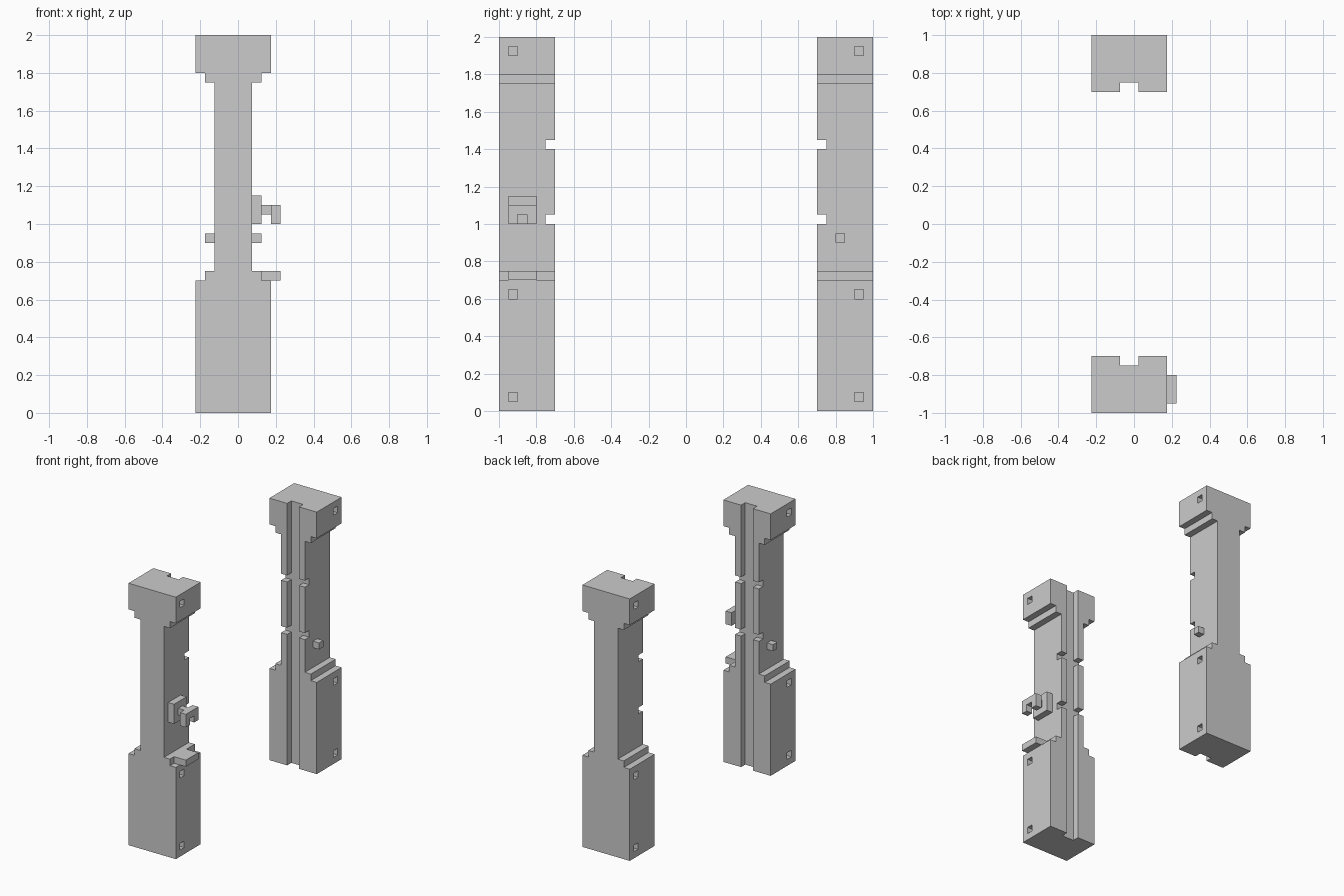
import bpy, bmesh
from mathutils import Matrix, Vector

if "Cube" in bpy.data.objects:
    bpy.data.objects.remove(bpy.data.objects["Cube"])

MID = -0.025  # x centre of both posts


def add_object(name, bm):
    bmesh.ops.recalc_face_normals(bm, faces=bm.faces)
    mesh = bpy.data.meshes.new(name)
    bm.to_mesh(mesh)
    bm.free()
    obj = bpy.data.objects.new(name, mesh)
    bpy.context.collection.objects.link(obj)
    return obj


def boxes(name, spans):
    """One object from boxes given as ((x0, x1), (y0, y1), (z0, z1))."""
    bm = bmesh.new()
    for span in spans:
        centre = Vector([(a + b) / 2 for a, b in span])
        size = [abs(b - a) for a, b in span]
        bmesh.ops.create_cube(bm, size=1, matrix=Matrix.Translation(centre) @ Matrix.Diagonal((*size, 1)))
    return add_object(name, bm)


def cut(obj, cutter):
    mod = obj.modifiers.new("cut", 'BOOLEAN')
    mod.operation = 'DIFFERENCE'
    mod.solver = 'EXACT'
    mod.object = cutter
    cutter.hide_render = True
    bpy.context.view_layer.objects.active = obj
    bpy.ops.object.modifier_apply(modifier=mod.name)
    bpy.data.objects.remove(cutter)


def post(name, s):
    # Stepped silhouette: half width and height, mirrored about the middle
    half = [(0.2, 0), (0.2, 0.7), (0.15, 0.7), (0.15, 0.75), (0.1, 0.75),
            (0.1, 1.75), (0.15, 1.75), (0.15, 1.8), (0.2, 1.8), (0.2, 2)]
    outline = half + [(-w, z) for w, z in reversed(half)]
    bm = bmesh.new()
    face = bm.faces.new([bm.verts.new((MID + w, s * 0.7, z)) for w, z in outline])
    new = bmesh.ops.extrude_face_region(bm, geom=[face])["geom"]
    bmesh.ops.translate(bm, vec=(0, s * 0.3, 0), verts=[v for v in new if isinstance(v, bmesh.types.BMVert)])
    obj = add_object(name, bm)

    # Vertical groove and cross notches on the inner face
    inner = (s * 0.6, s * 0.75)
    cut(obj, boxes("groove_cutter", [((MID - 0.05, MID + 0.05), inner, (-0.1, 2.1))]))
    cut(obj, boxes("notch_cutter", [((-0.4, 0.4), inner, (z, z + 0.05)) for z in (1.0, 1.4)]))

    # Square bolt holes on both sides
    cut(obj, boxes("hole_cutter", [
        ((MID + side * 0.15, MID + side * 0.25), (s * 0.9, s * 0.95), (z, z + 0.05))
        for side in (-1, 1) for z in (0.05, 0.6, 1.9)]))

    # Peg on the side of the shaft
    boxes(name + "_peg", [((MID + s * 0.1, MID + s * 0.15), (s * 0.8, s * 0.85), (0.9, 0.95))])


post("front_post", -1)
post("back_post", 1)

# Ledge and latch on the right side of the front post
wide = (-0.95, -0.8)
boxes("ledge", [((0.125, 0.225), wide, (0.7, 0.75))])
boxes("latch_plate", [((0.075, 0.125), wide, (1.0, 1.15))])
boxes("latch_stem", [((0.125, 0.175), (-0.9, -0.85), (1.05, 1.1))])
boxes("latch_bar", [((0.175, 0.225), wide, (1.05, 1.1))])
boxes("latch_prongs", [((0.175, 0.225), (y, y + 0.05), (1.0, 1.05)) for y in (-0.95, -0.85)])
